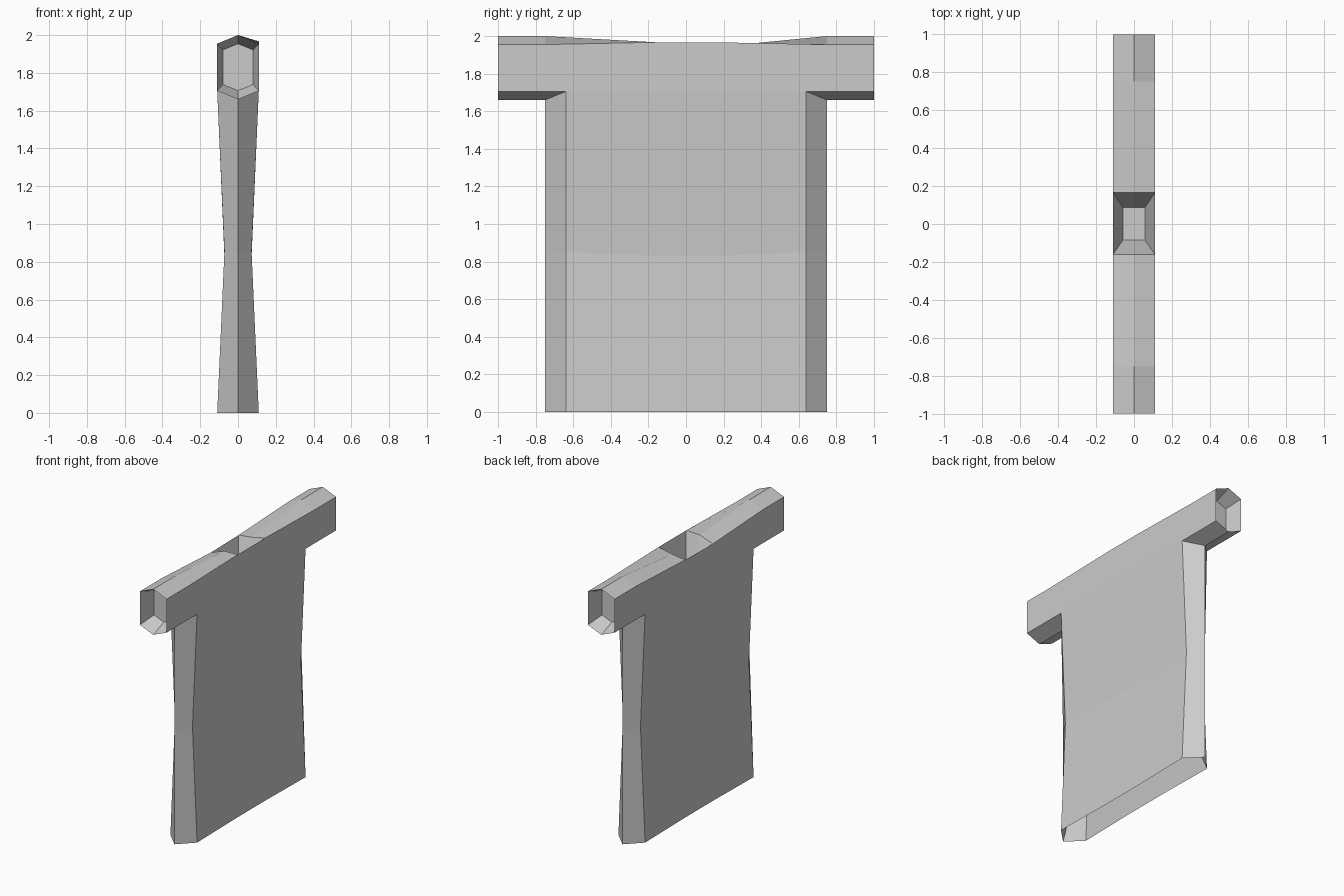
import bpy, bmesh
from mathutils import Vector

if "Cube" in bpy.data.objects:
    bpy.data.objects.remove(bpy.data.objects["Cube"])


def skin(bm, rings, skip=()):
    """Bridge successive closed rings with quads, leaving out (ring, side) pairs."""
    vs = [[bm.verts.new(p) for p in r] for r in rings]
    n = len(vs[0])
    for i in range(len(vs) - 1):
        for j in range(n):
            if (i, j) not in skip:
                k = (j + 1) % n
                bm.faces.new((vs[i][j], vs[i][k], vs[i + 1][k], vs[i + 1][j]))
    return vs


def recess(bm, rim, inner):
    """Tapered pocket running from a rim ring to a flat floor."""
    bm.faces.new(skin(bm, [rim, inner])[1])


def finish(bm, name):
    bmesh.ops.remove_doubles(bm, verts=bm.verts, dist=0.0005)
    loose = [v for v in bm.verts if not v.link_faces]
    bmesh.ops.delete(bm, geom=loose, context='VERTS')
    bmesh.ops.recalc_face_normals(bm, faces=bm.faces)
    me = bpy.data.meshes.new(name)
    bm.to_mesh(me)
    bm.free()
    bpy.context.collection.objects.link(bpy.data.objects.new(name, me))


W = 0.11

# crossbar: hexagonal sections, sagging towards the middle
# station: y of upper points, lower shoulders, bottom ridge; z of ridge, +x and -x shoulders
stations = [(-1, -1, -1, 2, 1.955, 1.955),
            (-.75, -.64, -.75, 2, 1.955, 1.955),
            (-.16, -.16, -.16, 1.964, 1.967, 1.925),
            (.165, .165, .165, 1.943, 1.967, 1.93),
            (.75, .64, .75, 2, 1.955, 1.955),
            (1, 1, 1, 2, 1.955, 1.955)]
rings = [[(0, u, t), (W, u, p), (W, s, 1.705), (0, r, 1.66), (-W, s, 1.705), (-W, u, m)]
         for u, s, r, t, p, m in stations]
bm = bmesh.new()
skin(bm, rings, {(i, j) for i in (1, 2, 3) for j in (2, 3)} | {(2, 0), (2, 5)})

# pockets in both crossbar ends
for ring, sign in ((rings[0], 1), (rings[-1], -1)):
    recess(bm, ring, [(x * .73, y + sign * .125, 1.83 + (z - 1.83) * .73) for x, y, z in ring])

# pocket in the top of the crossbar
a, b = rings[2], rings[3]
rim = [a[5], a[0], a[1], b[1], b[0], b[5]]
recess(bm, rim, [(x * .53, y * .53, 1.75) for x, y, z in rim])
finish(bm, "crossbar")

# upright slab: waisted, with wedge-shaped narrow edges
def section(w, wm, z, zm, ze):
    half = [(w, -.64, z), (wm, -.16, zm), (wm, .165, zm), (w, .64, z)]
    return ([(0, -.75, ze)] + half + [(0, .75, ze)]
            + [(-x, y, zz) for x, y, zz in reversed(half)])


bm = bmesh.new()
levels = [section(W, .102, 0, 0, 0),
          section(.072, .072, .85, .83, .85),
          section(W, W, 1.705, 1.705, 1.66)]
skin(bm, levels)

# pocket in the underside
recess(bm, levels[0], [(x * .53, y * .88, .25) for x, y, z in levels[0]])
finish(bm, "upright_slab")
